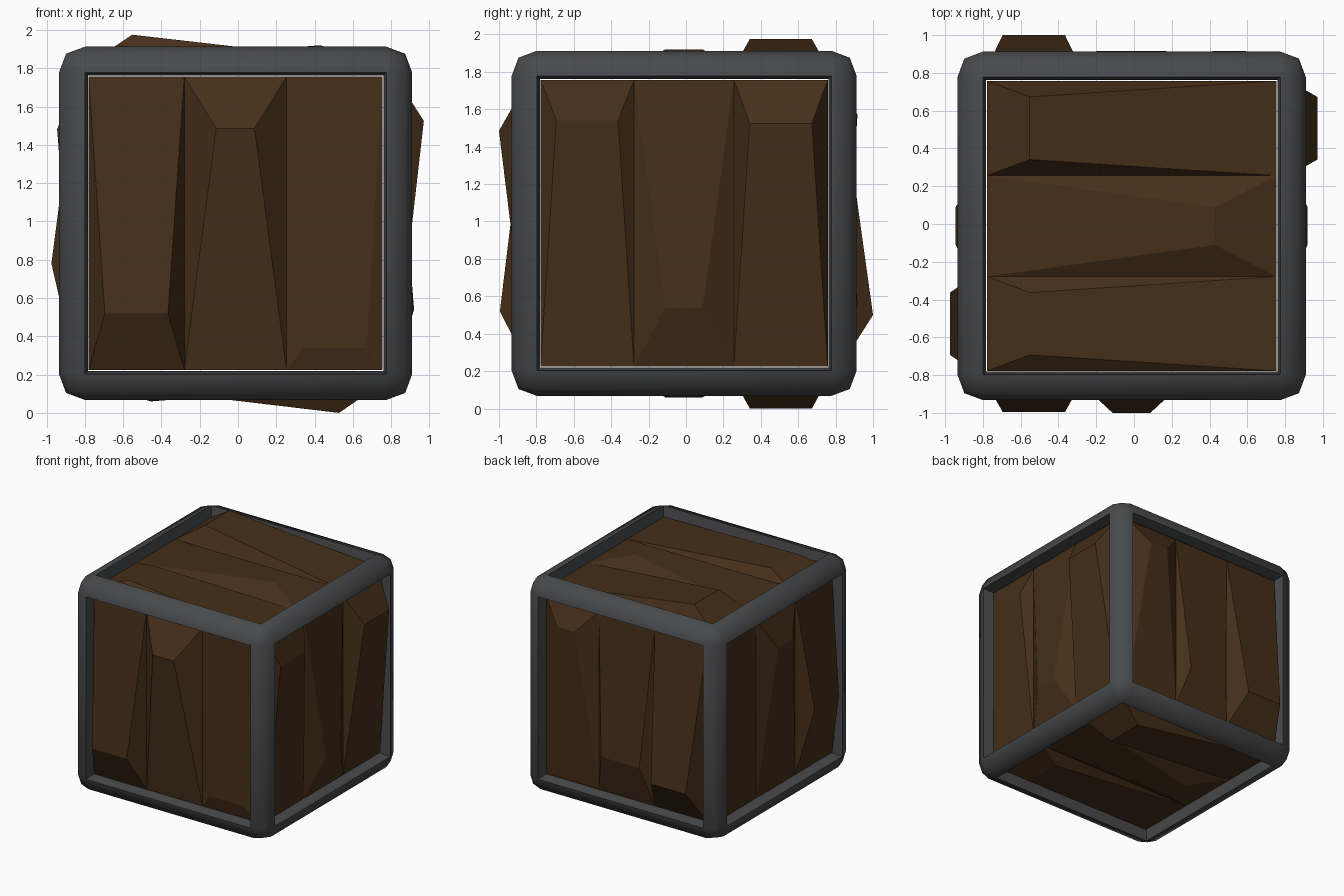
import bpy, bmesh
from mathutils import Vector

if "Cube" in bpy.data.objects:
    bpy.data.objects.remove(bpy.data.objects["Cube"])

C = Vector((-0.0125, -0.01, 0.99))   # crate centre
OUT, WIN, BASE = 0.9225, 0.787, 0.835  # frame outside, window half size, plank base level


def material(name, rgb):
    m = bpy.data.materials.new(name)
    m.diffuse_color = (*rgb, 1)
    m.use_nodes = True
    m.node_tree.nodes["Principled BSDF"].inputs["Base Color"].default_value = m.diffuse_color
    return m


def make(name, bm, mat):
    me = bpy.data.meshes.new(name)
    bm.to_mesh(me)
    bm.free()
    ob = bpy.data.objects.new(name, me)
    ob.location = C
    me.materials.append(mat)
    bpy.context.collection.objects.link(ob)
    return ob


wood = material("dark_wood", (0.06, 0.028, 0.010))
metal = material("dark_metal", (0.065, 0.067, 0.07))

# Frame: rounded cube with six recessed window openings
bm = bmesh.new()
bmesh.ops.create_cube(bm, size=2 * OUT)
bmesh.ops.bevel(bm, geom=bm.edges[:], offset=OUT - WIN, segments=2,
                profile=0.53, affect='EDGES')
windows = sorted(bm.faces, key=lambda f: f.calc_area())[-6:]
bmesh.ops.inset_individual(bm, faces=windows, thickness=0.022, depth=-(OUT - BASE + 0.005))
bmesh.ops.delete(bm, geom=windows, context='FACES')
frame = make("frame", bm, metal)
bpy.context.view_layer.objects.active = frame
frame.select_set(True)
bpy.ops.object.shade_smooth_by_angle(angle=1.05)
frame.select_set(False)

# Planks: each is a rectangle with one raised ridge (height, ridge position, ridge inset)
X, Y, Z = Vector((1, 0, 0)), Vector((0, 1, 0)), Vector((0, 0, 1))
STRIPS = [(-0.768, -0.268), (-0.268, 0.266), (0.266, 0.768)]
END = 0.766
SIDES = {
    "front": (X, Z, -Y, [(0.15, -0.47, 0.085), (0.155, 0.495, 0.167), (0.03, -0.65, 0.085)]),
    "back": (X, Z, Y, [(0.175, -0.49, 0.085), (0.092, -0.43, 0.085), (0.092, 0.58, 0.167)]),
    "right": (Y, Z, X, [(0.07, 0.55, 0.085), (0.097, -0.45, 0.167), (0.148, 0.535, 0.085)]),
    "left": (Y, Z, -X, [(0.127, -0.21, 0.085), (0.097, 0.49, 0.167), (0.03, -0.5, 0.085)]),
    "top": (Y, X, Z, [(0.07, -0.54, 0.085), (0.095, 0.442, 0.167), (0.15, -0.54, 0.085)]),
    "bottom": (Y, X, -Z, [(0.07, 0.54, 0.085), (0.095, -0.442, 0.167), (0.155, 0.54, 0.085)]),
}


def plank(name, across, along, out, strip, h, v, inset):
    a, b = strip
    pts = [(a, -END, 0), (b, -END, 0), (b, END, 0), (a, END, 0),
           (a + inset, v, h), (b - inset, v, h)]
    bm = bmesh.new()
    vs = [bm.verts.new(across * p + along * q + out * (BASE + r)) for p, q, r in pts]
    flip = across.cross(along).dot(out) < 0
    for f in ((0, 1, 5, 4), (1, 2, 5), (2, 3, 4, 5), (3, 0, 4)):
        bm.faces.new([vs[i] for i in (f[::-1] if flip else f)])
    make(name, bm, wood)


for side, (across, along, out, ridges) in SIDES.items():
    for i, (strip, ridge) in enumerate(zip(STRIPS, ridges)):
        plank(f"{side}_plank_{i + 1}", across, along, out, strip, *ridge)
